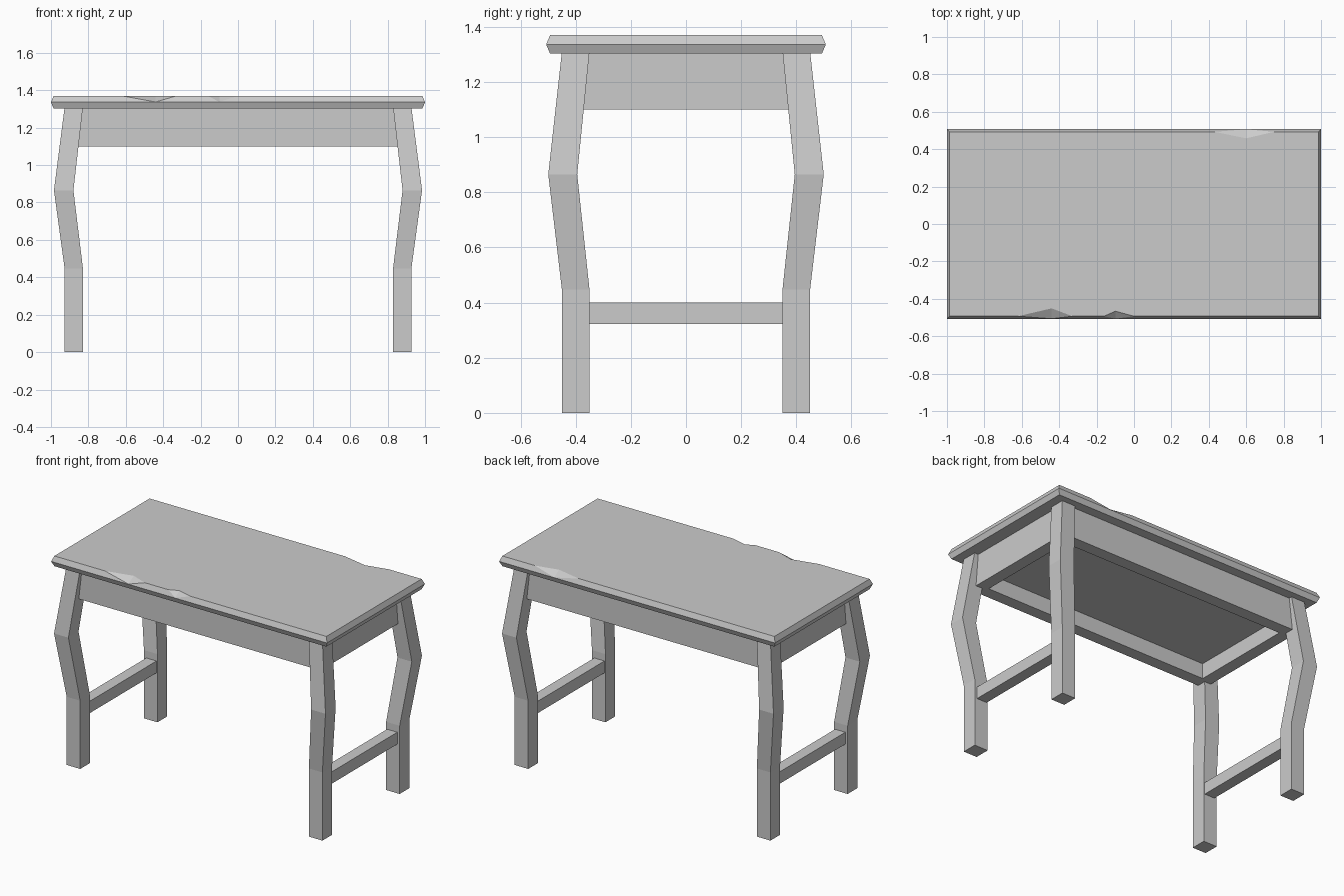
import bpy, bmesh

if "Cube" in bpy.data.objects:
    bpy.data.objects.remove(bpy.data.objects["Cube"])

CORNERS = ((-1, -1), (1, -1), (1, 1), (-1, 1))


def make(name, bm):
    bmesh.ops.recalc_face_normals(bm, faces=bm.faces)
    me = bpy.data.meshes.new(name)
    bm.to_mesh(me)
    bm.free()
    ob = bpy.data.objects.new(name, me)
    bpy.context.collection.objects.link(ob)
    return ob


def rect(bm, hx, hy, z, cx=0, cy=0):
    return [bm.verts.new((cx + sx * hx, cy + sy * hy, z)) for sx, sy in CORNERS]


def loft(bm, rings):
    for a, b in zip(rings, rings[1:]):
        for i in range(4):
            j = (i + 1) % 4
            bm.faces.new((a[i], a[j], b[j], b[i]))


def solid(name, sections):
    """Closed loft through rectangular sections (hx, hy, z, cx, cy)."""
    bm = bmesh.new()
    rings = [rect(bm, *s) for s in sections]
    loft(bm, rings)
    bm.faces.new(rings[0])
    bm.faces.new(rings[-1])
    return make(name, bm)


# Tabletop: pointed edge with chips knocked out of the long upper edges
X, Y, INSET = 1.0, 0.507, 0.014
Z0, ZM, Z1 = 1.303, 1.336, 1.37
# each chip: start x, deepest x, end x, depth into the top
chips = {-1: [(-0.62, -0.44, -0.33, 0.042), (-0.16, -0.10, 0.0, 0.027)],
         1: [(0.75, 0.60, 0.43, 0.035)]}
bm = bmesh.new()
low = rect(bm, X - INSET, Y - INSET, Z0)
mid = rect(bm, X, Y, ZM)
top = rect(bm, X - INSET, Y - INSET, Z1)
bm.faces.new(low)
loft(bm, [low, mid])
surface = []
for i in range(4):
    j = (i + 1) % 4
    edge_top, edge_side = [top[i]], [top[i]]
    side = {0: -1, 2: 1}.get(i)
    for xa, xc, xb, depth in chips.get(side, []):
        ye, f = side * (Y - INSET), 0.96
        a = bm.verts.new((xa, ye, Z1))
        b = bm.verts.new((xb, ye, Z1))
        tip = bm.verts.new((xc, ye - side * depth, Z1))
        dip = bm.verts.new((xc, ye + side * INSET * f, Z1 + (ZM - Z1) * f))
        bm.faces.new((a, dip, tip))
        bm.faces.new((dip, b, tip))
        edge_top += [a, tip, b]
        edge_side += [a, dip, b]
    surface += edge_top
    bm.faces.new([mid[i], mid[j], top[j]] + edge_side[::-1])
bm.faces.new(surface)
make("tabletop", bm)

# Bent legs: half width x, half width y, z, centre x, centre y
leg = [(0.049, 0.05, 0, 0.878, 0.40), (0.049, 0.05, 0.447, 0.878, 0.40),
       (0.052, 0.0525, 0.865, 0.932, 0.447), (0.049, 0.05, 1.31, 0.878, 0.40)]
for fy, yname in ((-1, "front"), (1, "back")):
    for fx, xname in ((-1, "left"), (1, "right")):
        solid(f"{yname}_{xname}_leg",
              [(hx, hy, z, fx * cx, fy * cy) for hx, hy, z, cx, cy in leg])

# Apron: box under the top with a shallow recess in its underside
solid("apron", [(0.90, 0.43, 1.31), (0.90, 0.43, 1.10),
                (0.82, 0.35, 1.10), (0.82, 0.35, 1.20)])

# Side stretchers between the front and back legs
for s, n in ((-1, "left"), (1, "right")):
    solid(f"{n}_stretcher", [(0.037, 0.36, z, s * 0.873, 0) for z in (0.322, 0.40)])
